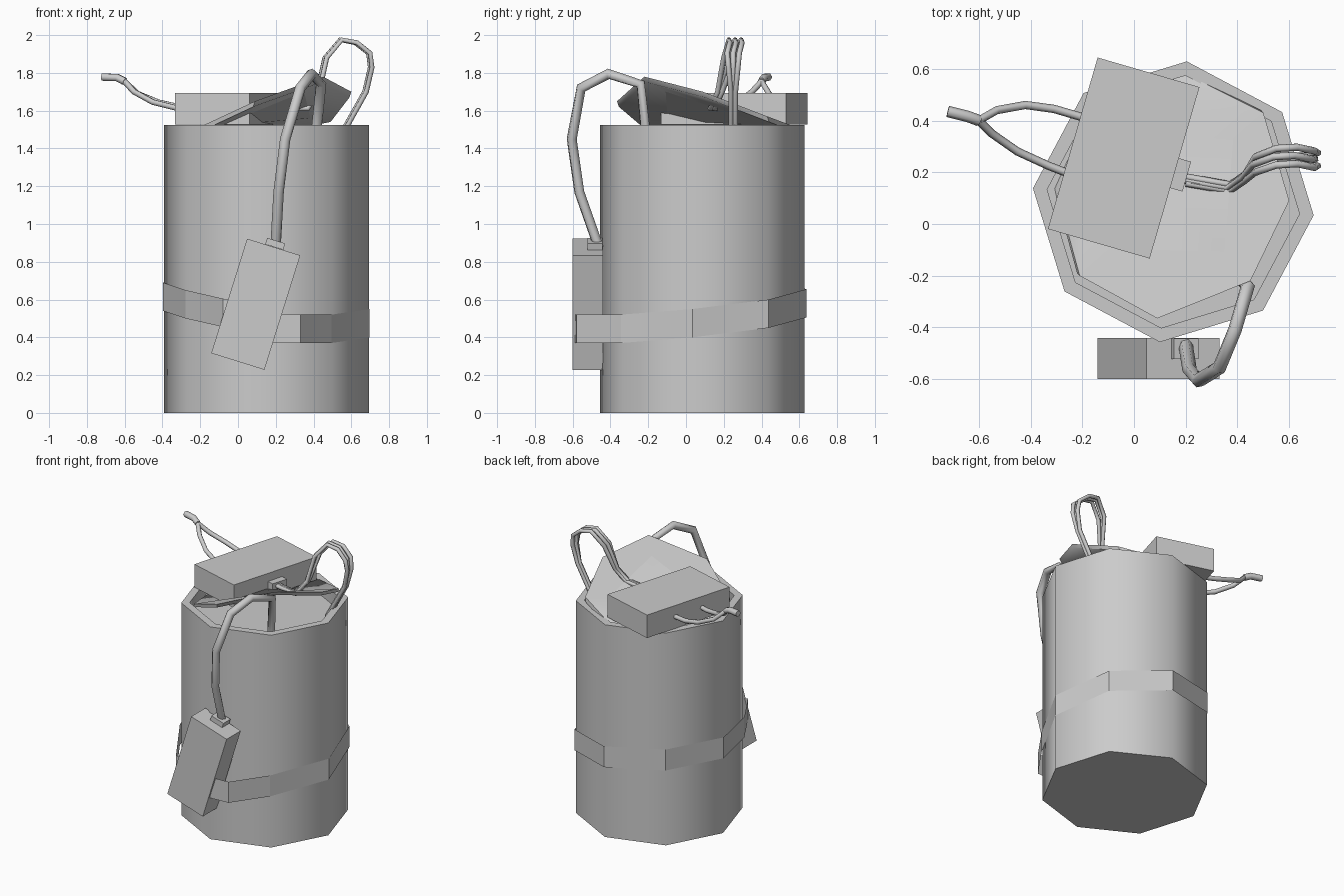
import bpy, bmesh, math
from mathutils import Vector, Matrix

cube = bpy.data.objects.get("Cube")
if cube:
    bpy.data.objects.remove(cube, do_unlink=True)

grey = bpy.data.materials.new("plain_grey")
grey.use_nodes = True
grey.diffuse_color = (0.6, 0.6, 0.6, 1)
grey.node_tree.nodes["Principled BSDF"].inputs["Base Color"].default_value = (0.6, 0.6, 0.6, 1)

CX, CY, SIDES = 0.152, 0.086, 8
TURN = math.radians(84.5)


def finish(name, bm, smooth=None):
    bmesh.ops.recalc_face_normals(bm, faces=bm.faces)
    mesh = bpy.data.meshes.new(name)
    bm.to_mesh(mesh)
    bm.free()
    mesh.materials.append(grey)
    obj = bpy.data.objects.new(name, mesh)
    bpy.context.collection.objects.link(obj)
    if smooth:
        bpy.ops.object.select_all(action="DESELECT")
        obj.select_set(True)
        bpy.context.view_layer.objects.active = obj
        bpy.ops.object.shade_smooth_by_angle(angle=math.radians(smooth))
    return obj


def loft(name, rings, smooth):
    """Join closed rings of points, capping both ends."""
    bm = bmesh.new()
    rows = [[bm.verts.new(p) for p in ring] for ring in rings]
    for low, high in zip(rows, rows[1:]):
        n = len(low)
        for i in range(n):
            j = (i + 1) % n
            bm.faces.new((low[i], low[j], high[j], high[i]))
    bm.faces.new(rows[0])
    bm.faces.new(rows[-1])
    return finish(name, bm, smooth)


def octagon(radius, z):
    return [(CX + radius * math.cos(TURN + i * math.tau / SIDES),
             CY + radius * math.sin(TURN + i * math.tau / SIDES), z)
            for i in range(SIDES)]


def box(name, centre, size, axis, degrees):
    bm = bmesh.new()
    spin = Matrix.Rotation(math.radians(degrees), 4, axis)
    scale = Matrix.Diagonal((*size, 1))
    bmesh.ops.create_cube(bm, size=1, matrix=Matrix.Translation(centre) @ spin @ scale)
    return finish(name, bm)


def cable(name, points, radius):
    curve = bpy.data.curves.new(name, "CURVE")
    curve.dimensions = "3D"
    curve.bevel_depth = radius
    curve.bevel_resolution = 1
    curve.use_fill_caps = True
    spline = curve.splines.new("POLY")
    spline.points.add(len(points) - 1)
    for target, p in zip(spline.points, points):
        target.co = (*p, 1)
    spline.use_smooth = True
    curve.materials.append(grey)
    obj = bpy.data.objects.new(name, curve)
    bpy.context.collection.objects.link(obj)
    return obj


# Canister with a recessed top inside a narrow rim
loft("canister", [octagon(0.545, 0), octagon(0.545, 1.525),
                  octagon(0.49, 1.525), octagon(0.49, 1.43)], 60)

# Lid, pried up at its front left corner
lid_top = [(0.18, 0.59, 1.51), (-0.15, 0.46, 1.45), (-0.30, 0.13, 1.45),
           (-0.21, -0.20, 1.51), (0.09, -0.365, 1.65), (0.45, -0.22, 1.78),
           (0.60, 0.09, 1.70), (0.50, 0.43, 1.57)]
under = Vector((-0.01, 0.01, -0.03))
loft("lid", [[Vector(p) + under for p in lid_top], lid_top], 50)

# Upper device lying on the lid, with its wire socket
box("upper_device", (-0.04, 0.255, 1.61), (0.41, 0.69, 0.165), "Z", -16.2)
box("upper_socket", (0.18, 0.19, 1.61), (0.05, 0.12, 0.05), "Z", -16.2)

# Front device strapped to the side, with its cable socket
box("front_device", (0.094, -0.52, 0.575), (0.295, 0.16, 0.635), "Y", 17.4)
box("front_socket", (0.197, -0.482, 0.895), (0.10, 0.08, 0.035), "Y", 17.4)

# Strap wrapped around the canister and the front device
strap_path = [(0.12, -0.59, 0.37), (0.33, -0.58, 0.37), (0.495, -0.345, 0.37),
              (0.697, 0.035, 0.40), (0.58, 0.437, 0.45), (0.205, 0.638, 0.505),
              (-0.196, 0.512, 0.54), (-0.397, 0.14, 0.54), (-0.277, -0.265, 0.50),
              (-0.08, -0.59, 0.455), (0.12, -0.59, 0.42)]
bm = bmesh.new()
pairs = [(bm.verts.new(p), bm.verts.new((p[0], p[1], p[2] + 0.15))) for p in strap_path]
for a, b in zip(pairs, pairs[1:]):
    bm.faces.new((a[0], b[0], b[1], a[1]))
finish("strap", bm)

# Thick cable from the front device over the rim
cable("front_cable", [(0.2, -0.47, 0.9), (0.215, -0.565, 1.17), (0.25, -0.605, 1.45),
                      (0.33, -0.555, 1.72), (0.39, -0.41, 1.795),
                      (0.44, -0.24, 1.74), (0.41, -0.21, 1.45)], 0.028)

# Three looped wires from the upper socket into the canister
loop = [(0.19, 0.17, 1.61), (0.36, 0.14, 1.61), (0.42, 0.18, 1.70),
        (0.46, 0.23, 1.88), (0.54, 0.26, 1.975), (0.62, 0.265, 1.96),
        (0.69, 0.25, 1.905), (0.70, 0.25, 1.83), (0.67, 0.25, 1.70),
        (0.53, 0.25, 1.45)]
for label, side in (("front", -1), ("middle", 0), ("back", 1)):
    strand = []
    for x, y, z in loop:
        spread = 0.012 + 0.02 * max(0, min(1, (z - 1.7) / 0.2))
        strand.append((x + 0.01 * abs(side), y + side * spread, z))
    cable("loop_wire_" + label, strand, 0.014)

# Pair of leads joining into one loose end
joint = (-0.60, 0.40, 1.755)
cable("lead_front", [(-0.24, 0.19, 1.61), (-0.33, 0.225, 1.615), (-0.45, 0.28, 1.645),
                     (-0.55, 0.35, 1.70), joint], 0.016)
cable("lead_back", [(-0.19, 0.41, 1.61), (-0.31, 0.445, 1.62), (-0.42, 0.46, 1.645),
                    (-0.53, 0.44, 1.69), joint], 0.016)
cable("lead_end", [joint, (-0.64, 0.415, 1.775), (-0.72, 0.435, 1.778)], 0.022)
